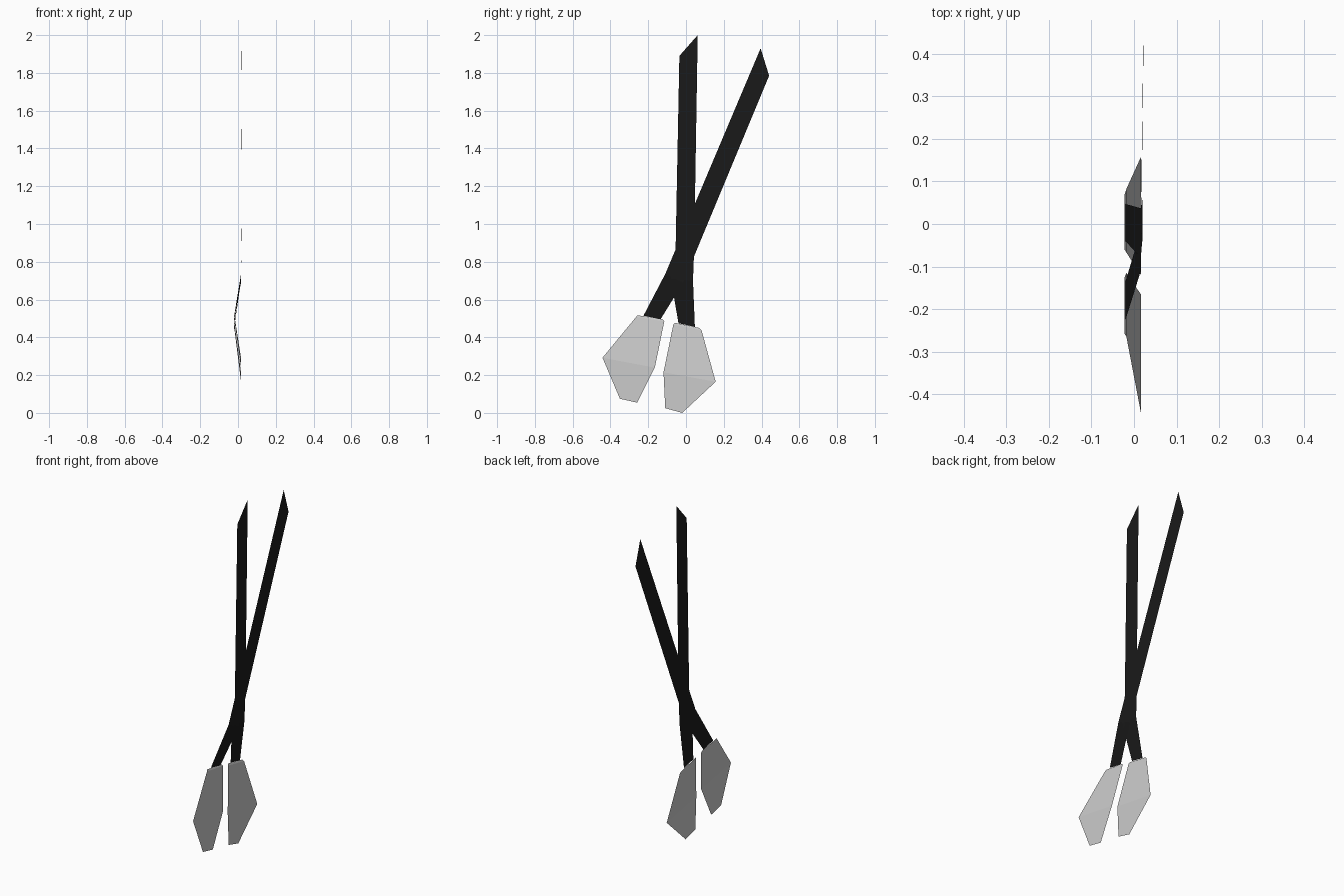
import bpy
import bmesh


def material(name, rgb):
    m = bpy.data.materials.new(name)
    m.diffuse_color = (*rgb, 1)
    return m


def sheet(name, rows, mat=None):
    """Thin folded sheet; each row is (x left, y left, z left, x right, y right, z right)."""
    bm = bmesh.new()
    pairs = [(bm.verts.new(r[:3]), bm.verts.new(r[3:])) for r in rows]
    for (a, b), (c, d) in zip(pairs, pairs[1:]):
        bm.faces.new((c, d, b, a))  # normals face +x
    mesh = bpy.data.meshes.new(name)
    bm.to_mesh(mesh)
    bm.free()
    obj = bpy.data.objects.new(name, mesh)
    bpy.context.collection.objects.link(obj)
    if mat:
        mesh.materials.append(mat)
    return obj


black = material("black", (0.01, 0.01, 0.01))

# Upright blade: slanted tip, flat length, bent shank
sheet("upright_blade", [
    (0.020, -0.035, 1.89, 0.020, 0.062, 2.00),
    (0.018, -0.055, 0.87, 0.018, 0.043, 0.86),
    (0.016, -0.080, 0.71, 0.016, 0.037, 0.70),
    (-0.020, -0.040, 0.475, -0.020, 0.047, 0.455),
], black)

# Leaning blade
sheet("leaning_blade", [
    (0.022, 0.395, 1.93, 0.022, 0.440, 1.785),
    (0.016, -0.110, 0.735, 0.016, -0.015, 0.69),
    (-0.020, -0.225, 0.515, -0.020, -0.135, 0.495),
], black)

# Handle paddles: narrow lip, sloping upper facet, flat lower facet
sheet("left_handle", [
    (-0.022, -0.258, 0.517, -0.022, -0.125, 0.497),
    (-0.018, -0.264, 0.508, -0.018, -0.115, 0.485),
    (0.016, -0.442, 0.292, 0.016, -0.165, 0.240),
    (0.016, -0.350, 0.075, 0.016, -0.258, 0.054),
])
sheet("right_handle", [
    (-0.022, -0.060, 0.477, -0.022, 0.070, 0.450),
    (-0.018, -0.067, 0.468, -0.018, 0.082, 0.438),
    (0.016, -0.119, 0.215, 0.016, 0.157, 0.165),
    (0.016, -0.110, 0.025, 0.016, -0.020, 0.000),
])
